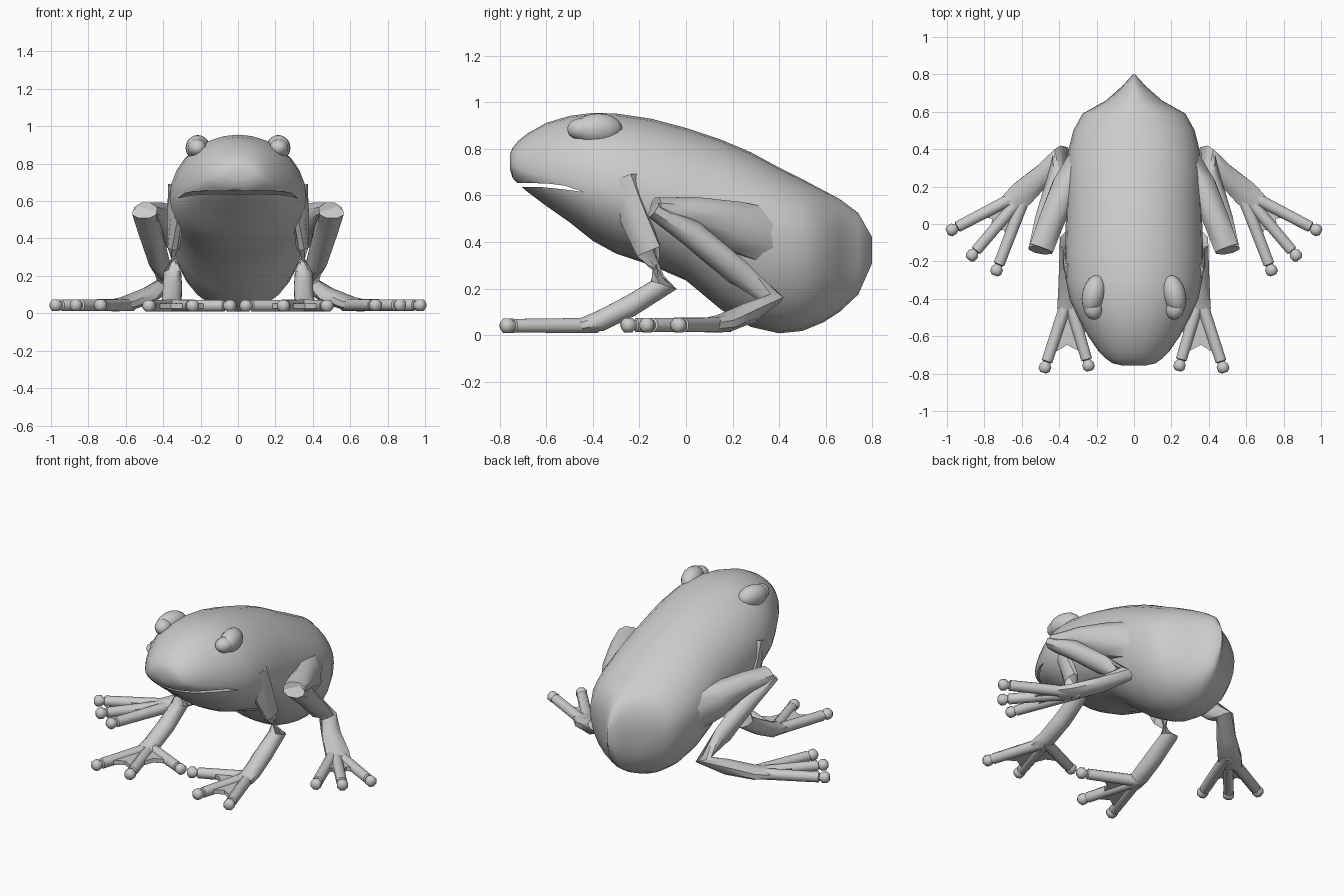
import bpy, bmesh, math
from mathutils import Vector

if "Cube" in bpy.data.objects:
    bpy.data.objects.remove(bpy.data.objects["Cube"])

def finish(name, bm, mirror=True, angle=50):
    bmesh.ops.recalc_face_normals(bm, faces=bm.faces)
    me = bpy.data.meshes.new(name)
    bm.to_mesh(me)
    bm.free()
    ob = bpy.data.objects.new(name, me)
    bpy.context.collection.objects.link(ob)
    if mirror:
        ob.modifiers.new("Mirror", 'MIRROR')
    bpy.ops.object.select_all(action='DESELECT')
    bpy.context.view_layer.objects.active = ob
    ob.select_set(True)
    bpy.ops.object.shade_smooth_by_angle(angle=math.radians(angle))
    return ob

def skin(bm, rings):
    """Bridge rings of coordinates and cap both ends."""
    rv = [[bm.verts.new(c) for c in r] for r in rings]
    n = len(rv[0])
    for a, b in zip(rv, rv[1:]):
        for i in range(n):
            j = (i + 1) % n
            bm.faces.new((a[i], a[j], b[j], b[i]))
    bm.faces.new(rv[0])
    bm.faces.new(rv[-1])

def tube(bm, path, sides=8):
    """Limb through points (x, y, z, half width, half height)."""
    p = [Vector(q[:3]) for q in path]
    rings = []
    for i, q in enumerate(path):
        t = Vector()
        if i > 0:
            t += (p[i] - p[i-1]).normalized()
        if i < len(p) - 1:
            t += (p[i+1] - p[i]).normalized()
        t.normalize()
        side = t.cross(Vector((0, 0, 1))).normalized()
        up = side.cross(t)
        rings.append([p[i] + side * q[3] * math.cos(a) + up * q[4] * math.sin(a)
                      for a in (2 * math.pi * (k + .5) / sides for k in range(sides))])
    skin(bm, rings)

def toe(bm, base, tip):
    """Straight toe with a narrow joint and a round pad."""
    a, b = Vector(base), Vector(tip)
    length = (b - a).length
    prof = [(0, .035), (length - .065, .032), (length - .06, .022), (length - .052, .024),
            (length - .042, .034), (length - .015, .034), (length, .018)]
    tube(bm, [(*a.lerp(b, d / length), r, r) for d, r in prof])

def web(bm, base, tip1, tip2, reach):
    """Thin concave skin between two toes."""
    a, b, c = Vector(base), Vector(tip1), Vector(tip2)
    mid = a.lerp((b + c) / 2, reach * .82)
    outline = [a, a.lerp(b, reach), mid, a.lerp(c, reach)]
    skin(bm, [[v + Vector((0, 0, h)) for v in outline] for h in (-.015, .012)])

# Body and head: stations of (y, top, bottom, half width, height of widest point)
stations = [
    (-.757, .775, .715, .06, .745), (-.745, .805, .675, .115, .73), (-.72, .835, .648, .15, .715),
    (-.68, .867, .615, .19, .70), (-.6, .912, .555, .245, .68), (-.5, .942, .485, .30, .66),
    (-.4, .955, .405, .345, .64), (-.3, .952, .35, .365, .62), (-.15, .93, .30, .37, .58),
    (0, .89, .235, .365, .54), (.15, .84, .11, .36, .50), (.28, .785, .035, .36, .46),
    (.4, .72, .008, .35, .43), (.5, .67, .018, .325, .41), (.59, .622, .055, .275, .39),
    (.66, .585, .10, .15, .38), (.74, .525, .175, .06, .37), (.8, .42, .31, .006, .365)]
rings = []
for y, zt, zb, w, zw in stations:
    ring = []
    for k in range(28):
        a = 2 * math.pi * k / 28
        s = math.sin(a)
        ring.append((w * math.cos(a), y, zw + s * ((zt - zw) if s > 0 else (zw - zb))))
    rings.append(ring)
bm = bmesh.new()
skin(bm, rings)
body = finish("body", bm, mirror=False, angle=60)

# Mouth slit, cut out of the head
slit = [(-.85, .656), (-.6, .652), (-.52, .642), (-.44, .615), (-.53, .627), (-.62, .636), (-.85, .640)]
bm = bmesh.new()
skin(bm, [[(x, y, z) for y, z in slit] for x in (-.5, .5)])
cutter = finish("mouth_cutter", bm, mirror=False)
cut = body.modifiers.new("Mouth", 'BOOLEAN')
cut.operation = 'DIFFERENCE'
cut.object = cutter
bpy.context.view_layer.objects.active = body
bpy.ops.object.modifier_apply(modifier="Mouth")
bpy.data.objects.remove(cutter)
bpy.ops.object.select_all(action='DESELECT')
body.select_set(True)
bpy.ops.object.shade_smooth_by_angle(angle=math.radians(50))

# Eyes and brow ridges
def ball(name, centre, radii, turn):
    bm = bmesh.new()
    bmesh.ops.create_uvsphere(bm, u_segments=16, v_segments=10, radius=1)
    bmesh.ops.scale(bm, vec=radii, verts=bm.verts)
    c, s = math.cos(turn), math.sin(turn)
    for v in bm.verts:
        x, y, z = v.co
        v.co = (x * c - y * s + centre[0], x * s + y * c + centre[1], z + centre[2])
    finish(name, bm)

ball("eyes", (.22, -.45, .885), (.05, .062, .047), -.25)
ball("brows", (.215, -.375, .885), (.062, .105, .068), .25)

# Front legs
bm = bmesh.new()
tube(bm, [(.30, -.27, .66, .06, .09), (.335, -.24, .55, .04, .07), (.345, -.16, .36, .036, .058),
          (.35, -.095, .215, .05, .062), (.35, -.24, .125, .055, .05), (.355, -.37, .06, .055, .048),
          (.355, -.45, .042, .06, .034)])
finish("front_legs", bm)

# Front feet
wrist = (.352, -.39, .042)
tips = [(.485, -.795, .04), (.235, -.785, .04), (.015, -.54, .04)]
bm = bmesh.new()
for t in tips:
    toe(bm, wrist, t)
finish("front_toes", bm)
bm = bmesh.new()
web(bm, wrist, tips[0], tips[1], .78)
web(bm, wrist, tips[1], tips[2], .6)
finish("front_webs", bm)

# Hind legs: thigh forward to the knee, shin back to the heel, foot outward
bm = bmesh.new()
tube(bm, [(.27, .36, .42, .08, .13), (.36, .2, .47, .085, .115), (.44, .02, .53, .075, .07),
          (.495, -.13, .55, .07, .045)])
finish("thighs", bm)
bm = bmesh.new()
tube(bm, [(.50, -.14, .54, .07, .04), (.47, .02, .44, .065, .06), (.42, .22, .27, .055, .06),
          (.385, .37, .155, .05, .055), (.48, .27, .095, .06, .045), (.60, .16, .05, .075, .04),
          (.66, .10, .042, .07, .034)])
finish("shins", bm)

# Hind feet
ankle = (.57, .18, .045)
tips = [(1.0, -.045, .043), (.885, -.19, .043), (.745, -.275, .043)]
bm = bmesh.new()
for t in tips:
    toe(bm, ankle, t)
finish("hind_toes", bm)
bm = bmesh.new()
for a, b in zip(tips, tips[1:]):
    web(bm, ankle, a, b, .62)
finish("hind_webs", bm)
